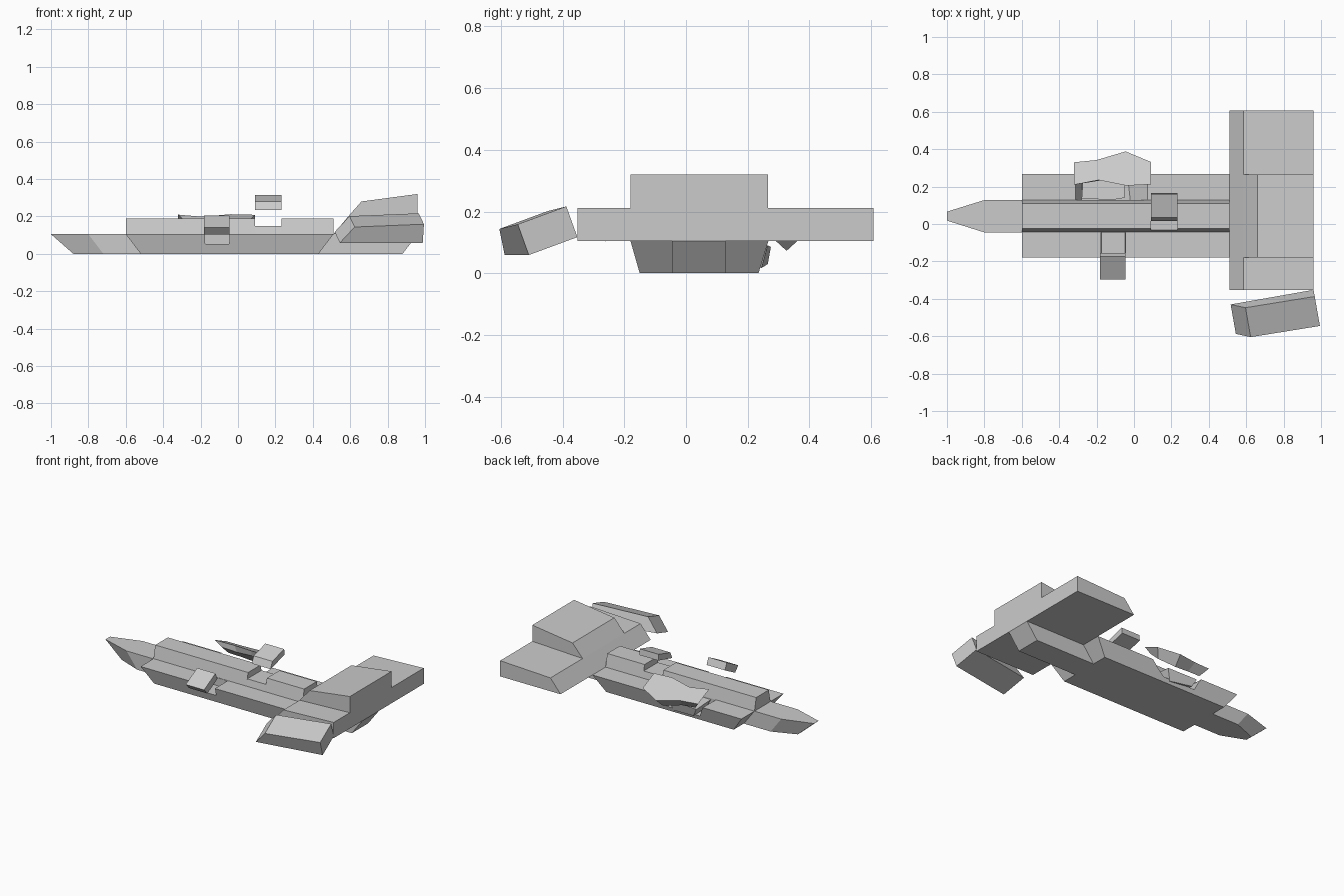
import bpy, bmesh
from math import radians
from mathutils import Matrix, Vector

if "Cube" in bpy.data.objects:
    bpy.data.objects.remove(bpy.data.objects["Cube"])


def loft(name, a, b):
    """Solid between two matching point loops."""
    n = len(a)
    bm = bmesh.new()
    va = [bm.verts.new(p) for p in a]
    vb = [bm.verts.new(p) for p in b]
    bm.faces.new(va)
    bm.faces.new(vb[::-1])
    for i in range(n):
        j = (i + 1) % n
        bm.faces.new((va[j], va[i], vb[i], vb[j]))
    bmesh.ops.recalc_face_normals(bm, faces=bm.faces)
    me = bpy.data.meshes.new(name)
    bm.to_mesh(me)
    bm.free()
    ob = bpy.data.objects.new(name, me)
    bpy.context.collection.objects.link(ob)
    return ob


def along_x(name, yz, x0, x1):
    return loft(name, [(x0, y, z) for y, z in yz], [(x1, y, z) for y, z in yz])


def along_y(name, xz, y0, y1):
    return loft(name, [(x, y0, z) for x, z in xz], [(x, y1, z) for x, z in xz])


def level(pts, z):
    return [(x, y, z) for x, y in pts]


def rect(x0, x1, y0, y1):
    return [(x0, y0), (x1, y0), (x1, y1), (x0, y1)]


def cut(target, cutter):
    m = target.modifiers.new("cut", 'BOOLEAN')
    m.operation = 'DIFFERENCE'
    m.solver = 'EXACT'
    m.object = cutter
    cutter.hide_render = True
    cutter.hide_set(True)


KEEL0, KEEL1 = -0.045, 0.128   # narrow hull sides
H = 0.105                      # hull height

# narrow central hull with pointed bow
loft("keel_hull",
     level([(-1, 0.018), (-0.8, KEEL0), (0.96, KEEL0), (0.96, KEEL1), (-0.8, KEEL1), (-1, 0.066)], H),
     level([(-0.88, 0.018), (-0.72, KEEL0), (0.88, KEEL0), (0.88, KEEL1), (-0.72, KEEL1), (-0.88, 0.066)], 0))

# wide middle hull with bevelled sides
hull = loft("wide_hull", level(rect(-0.6, 0.51, -0.18, 0.267), H),
            level(rect(-0.52, 0.43, -0.15, 0.235), 0))

# square bite in the front side, ragged bite in the rear side
cut(hull, loft("front_bite", level(rect(-0.18, -0.045, -0.3, KEEL0), 0.15),
               level(rect(-0.175, -0.047, -0.3, KEEL0), 0.052)))
cut(hull, loft("rear_bite",
               level([(-0.32, KEEL1), (0.09, KEEL1), (0.09, 0.4), (-0.32, 0.4)], 0.12),
               level([(-0.28, KEEL1), (-0.02, KEEL1), (-0.05, 0.4), (-0.27, 0.4)], 0.03)))

# raised spine deck with a missing block
full = [(-0.042, H), (0.128, H), (0.11, 0.19), (-0.024, 0.19)]
low = [(-0.042, H), (0.128, H), (0.119, 0.15), (-0.032, 0.15)]
along_x("deck_front", full, -0.6, 0.092)
along_x("deck_gap_floor", low, 0.092, 0.232)
along_x("deck_rear", full, 0.232, 0.51)

# block thrown off the deck
along_x("loose_deck_block",
        [(0.015, 0.235), (0.035, 0.28), (0.16, 0.315), (0.165, 0.275)], 0.092, 0.232)

# block thrown off the front side
along_x("loose_side_block",
        [(-0.297, 0.14), (-0.175, 0.205), (-0.155, 0.16), (-0.262, 0.103)], -0.182, -0.045)

# rear wing and raised tower
wing = [(0.51, H), (0.585, 0.195), (0.96, 0.211), (0.96, H)]
along_y("rear_wing", wing, -0.352, 0.607)
along_y("rear_tower", [(0.585, 0.195), (0.66, 0.28), (0.96, 0.32), (0.96, 0.205)], -0.18, 0.265)

# snapped wing tip, pivoted on its rear lower corner
tip = along_y("broken_wing_tip", wing, -0.17, 0)
tip.data.transform(Matrix.Translation((0.96, -0.352, 0.117))
                   @ Matrix.Rotation(radians(10), 4, 'Z')
                   @ Matrix.Rotation(radians(20), 4, 'X')
                   @ Matrix.Translation((-0.96, 0, -H)))

# large shard floating beside the rear bite
outline = [(-0.32, 0.21), (-0.32, 0.33), (-0.2, 0.342), (-0.045, 0.388), (0.09, 0.332),
           (0.09, 0.212), (-0.04, 0.205), (-0.19, 0.235)]
top = [(x, y, 0.205 - 0.45 * (y - 0.22)) for x, y in outline]
bottom = [(x * 0.8 - 0.02, 0.22 + (y - 0.22) * 0.6 + 0.005, 0.165 - 0.55 * (y - 0.22))
          for x, y in outline]
loft("large_shard", top, bottom)

# small shard lodged in the bite
loft("lodged_shard",
     [(-0.28, 0.135, 0.1), (-0.11, 0.13, 0.1), (-0.05, 0.14, 0.1), (-0.05, 0.265, 0.09), (-0.27, 0.275, 0.085)],
     [(-0.25, 0.15, 0.04), (-0.11, 0.145, 0.04), (-0.08, 0.15, 0.04), (-0.08, 0.245, 0.017), (-0.24, 0.265, 0.03)])
